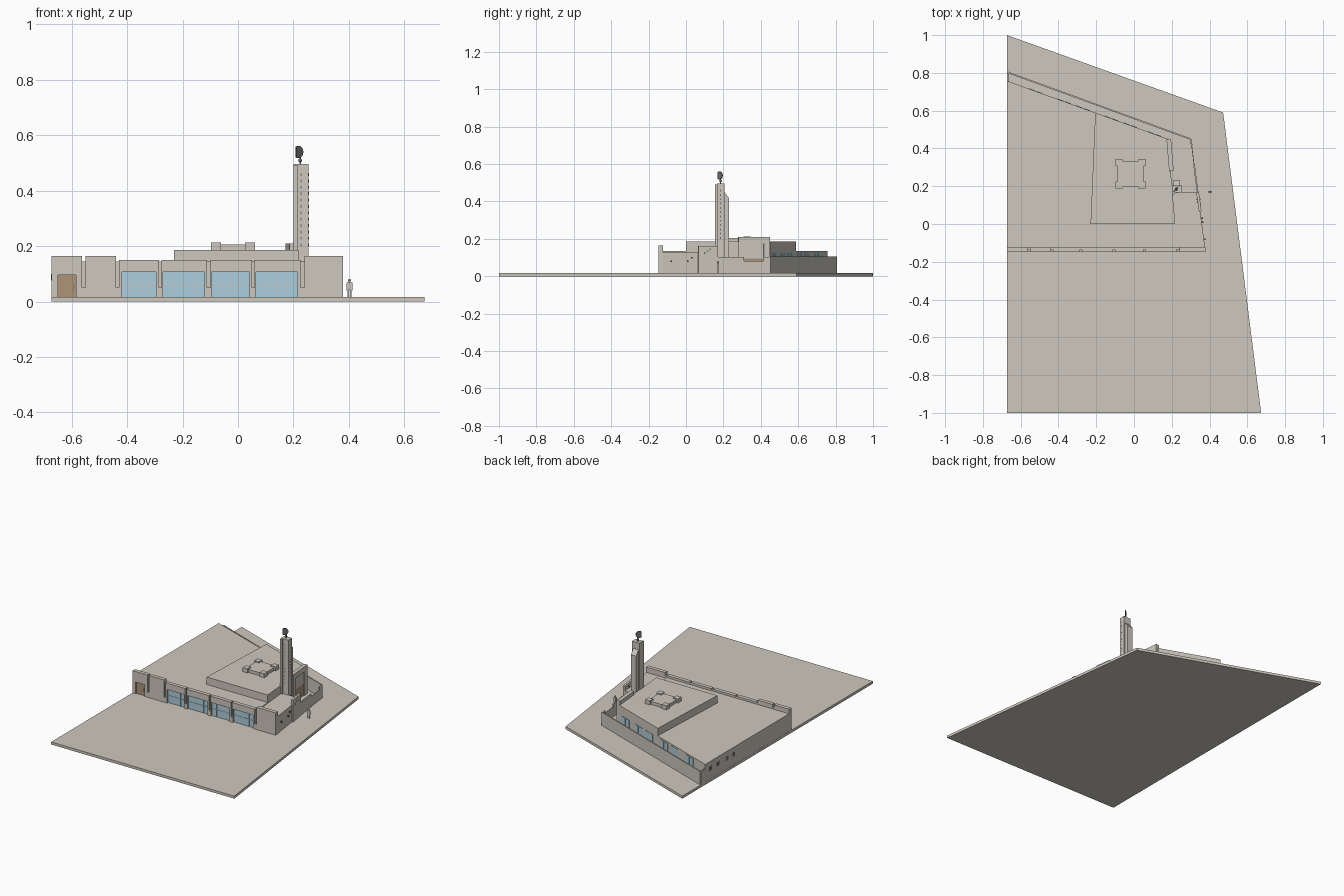
import bpy, bmesh, math
from mathutils import Vector

if "Cube" in bpy.data.objects:
    bpy.data.objects.remove(bpy.data.objects["Cube"])


def material(name, rgb):
    m = bpy.data.materials.new(name)
    m.diffuse_color = (*rgb, 1)
    m.use_nodes = True
    m.node_tree.nodes["Principled BSDF"].inputs["Base Color"].default_value = m.diffuse_color
    return m


STONE = material("stone", (0.62, 0.58, 0.51))
GLASS = material("glass", (0.40, 0.62, 0.74))
WOOD = material("wood", (0.42, 0.30, 0.19))
DARK = material("dark", (0.16, 0.16, 0.15))
G = 0.017  # top of the paved slab


def prism(name, pts, z0, z1, mat=STONE):
    """Vertical extrusion of a plan outline."""
    bm = bmesh.new()
    f = bm.faces.new([bm.verts.new((x, y, z0)) for x, y in pts])
    top = bmesh.ops.extrude_face_region(bm, geom=[f])
    bmesh.ops.translate(bm, vec=(0, 0, z1 - z0),
                        verts=[v for v in top["geom"] if isinstance(v, bmesh.types.BMVert)])
    bmesh.ops.recalc_face_normals(bm, faces=bm.faces)
    me = bpy.data.meshes.new(name)
    bm.to_mesh(me)
    bm.free()
    ob = bpy.data.objects.new(name, me)
    me.materials.append(mat)
    bpy.context.collection.objects.link(ob)
    return ob


def box(name, x0, x1, y0, y1, z0, z1, mat=STONE):
    return prism(name, [(x0, y0), (x1, y0), (x1, y1), (x0, y1)], z0, z1, mat)


def wall(name, p, q, t, z0, z1, mat=STONE):
    """Straight wall centred on the plan line p-q."""
    p, q = Vector(p), Vector(q)
    d = (q - p).normalized()
    n = Vector((-d.y, d.x)) * t / 2
    return prism(name, [p - n, q - n, q + n, p + n], z0, z1, mat)


def right_x(y):
    return 0.377 - (y + 0.13) * 0.135


def hall_x(y):
    return 0.218 - y * 0.085


def back_y(x):
    return 0.757 - 0.361 * (x + 0.67)


# Paved plot
prism("ground_slab", [(-0.673, -1), (0.673, -1), (0.472, 0.59), (-0.673, 1)], 0, G)

# Main body, raised hall and side room
prism("main_body", [(-0.672, -0.128), (hall_x(-0.128), -0.128), (hall_x(0.45), 0.45),
                    (-0.672, back_y(-0.672))], 0.005, 0.135)
prism("raised_hall", [(-0.23, 0), (hall_x(0), 0), (hall_x(0.45), 0.45),
                      (-0.205, back_y(-0.205))], 0.13, 0.185)
prism("side_room", [(0.2, -0.128), (right_x(-0.128), -0.128), (right_x(0.17), 0.17),
                    (0.19, 0.17)], 0.005, 0.13)

# Roof lantern with square corner blocks
box("roof_lantern", -0.088, 0.05, 0.197, 0.333, 0.18, 0.205)
for cx in (-0.08, 0.043):
    for cy in (0.206, 0.326):
        box("lantern_corner", cx - 0.018, cx + 0.018, cy - 0.018, cy + 0.018, 0.18, 0.212)

# Front facade: tall end panels
F0, F1 = -0.147, -0.122
box("door_head", -0.673, -0.562, F0, F1, 0.095, 0.165)
box("door_jamb", -0.673, -0.65, F0, F1, G, 0.095)
box("door_jamb", -0.585, -0.562, F0, F1, G, 0.095)
box("front_door", -0.65, -0.585, -0.139, F1, G, 0.095, WOOD)
box("door_handle", -0.594, -0.59, -0.143, F1, 0.045, 0.06, DARK)
box("tall_panel", -0.55, -0.44, F0, F1, G, 0.165)
box("corner_panel", 0.24, 0.379, F0, F1, G, 0.165)

# Front facade: four glazed bays
for x0, x1, w0, w1 in ((-0.43, -0.285, -0.418, -0.295), (-0.275, -0.112, -0.27, -0.12),
                       (-0.10, 0.05, -0.095, 0.041), (0.06, 0.226, 0.065, 0.215)):
    box("bay_lintel", x0, x1, F0, F1, 0.107, 0.149)
    box("bay_jamb", x0, w0, F0, F1, G, 0.107)
    box("bay_jamb", w1, x1, F0, F1, G, 0.107)
    box("bay_glass", w0, w1, -0.136, F1, G, 0.107, GLASS)
    for i in (1, 2, 3):
        x = w0 + (w1 - w0) * i / 4
        box("mullion", x - 0.001, x + 0.001, -0.138, -0.13, G, 0.107, STONE)
    box("transom", w0, w1, -0.138, -0.13, 0.064, 0.066, STONE)
for a, b in ((-0.562, -0.55), (-0.44, -0.43), (-0.285, -0.275), (-0.112, -0.10),
             (0.05, 0.06), (0.226, 0.24)):
    box("facade_reveal", a, b, -0.136, F1, G, 0.145)
    box("reveal_base", a, b, F0, F1, G, 0.05)

# Right side panels and their small windows
wall("side_panel", (right_x(0.065), 0.065), (right_x(0.17), 0.17), 0.014, G, 0.163)
for y, z in ((-0.08, 0.075), (0.01, 0.075), (0.03, 0.095), (0.1, 0.12), (0.115, 0.13), (0.13, 0.14)):
    x = right_x(y)
    box("side_window", x - 0.01, x + 0.009, y - 0.004, y + 0.004, z, z + 0.009, DARK)

# Boundary wall around the court, with gate
B, C, D = (right_x(0.17), 0.17), (0.301, 0.449), (-0.669, 0.803)
edge = lambda y: (B[0] + (C[0] - B[0]) * (y - B[1]) / (C[1] - B[1]), y)
wall("court_wall", B, edge(0.31), 0.008, G, 0.102)
wall("court_wall", edge(0.415), C, 0.008, G, 0.102)
wall("court_gate", edge(0.31), edge(0.415), 0.004, G, 0.082)
wall("back_wall", C, D, 0.008, 0.005, 0.105)
box("back_wall_end", -0.673, -0.665, 0.75, 0.803, 0.005, 0.105)

# Entrance portal facing the court
def portal(name, y0, y1, z0, z1, t, mat=STONE):
    wall(name, (hall_x(y0) + 0.004, y0), (hall_x(y1) + 0.004, y1), t, z0, z1, mat)

portal("portal_side", 0.28, 0.31, G, 0.21, 0.024)
portal("portal_side", 0.415, 0.447, G, 0.21, 0.024)
portal("portal_head", 0.31, 0.415, 0.175, 0.21, 0.024)
portal("portal_infill", 0.31, 0.415, 0.095, 0.175, 0.012)
portal("portal_door", 0.31, 0.415, G, 0.095, 0.012, WOOD)

# Windows along the back and left walls
for x in (0.11, -0.02, -0.12, -0.27, -0.37, -0.52):
    for s in (-0.02, 0.02):
        a, b = x + s - 0.016, x + s + 0.016
        wall("back_window", (a, back_y(a)), (b, back_y(b)), 0.005, 0.06, 0.125, GLASS)
for y in (0.70, 0.62, 0.53, 0.46):
    box("left_window", -0.6735, -0.66, y - 0.012, y + 0.012, 0.075, 0.1, DARK)

# Minaret: tall front shaft, lower rear shaft with sloped cap
box("minaret_shaft", 0.2, 0.254, 0.166, 0.205, G, 0.495)
rear = box("minaret_rear", 0.206, 0.244, 0.205, 0.23, G, 0.45)
for v in rear.data.vertices:
    if v.co.z > 0.4 and v.co.y > 0.22:
        v.co.z = 0.418
box("minaret_fin", 0.2, 0.215, 0.156, 0.168, G, 0.492)
for i in range(12):
    z = 0.2 + i * 0.023
    box("minaret_slit", 0.225, 0.229, 0.1645, 0.17, z, z + 0.01, DARK)
    box("minaret_slit", 0.25, 0.2553, 0.213 - 0.03, 0.187, z, z + 0.01, DARK)

# Finial: pole, bead and crescent
FX, FY = 0.224, 0.185
box("finial_pole", FX - 0.003, FX + 0.003, FY - 0.003, FY + 0.003, 0.494, 0.522, DARK)
bpy.ops.mesh.primitive_uv_sphere_add(segments=12, ring_count=8, radius=0.007, location=(FX, FY, 0.509))
bead = bpy.context.object
bead.name = "finial_bead"
bead.data.materials.append(DARK)
bpy.ops.object.shade_smooth_by_angle()
outer = [(0.022 * math.cos(t), 0.022 * math.sin(t))
         for t in (math.radians(-125 + 250 * i / 16) for i in range(17))]
tip = outer[-1]
inner = [(x - 0.010 * math.sin(math.pi * i / 16), y * (1 - 0.12 * math.sin(math.pi * i / 16)))
         for i, (x, y) in enumerate(outer)][1:-1]
moon = prism("crescent", outer + inner[::-1], -0.003, 0.003, DARK)
moon.rotation_euler = (math.pi / 2, 0, math.radians(45))
moon.location = (FX - 0.006, FY - 0.006, 0.539)

# Standing figure beside the gate
PX, PY = 0.402, 0.17
for s in (-1, 1):
    box("figure_leg", PX + s * 0.004 - 0.003, PX + s * 0.004 + 0.003, PY - 0.003, PY + 0.003, G, 0.045)
    box("figure_arm", PX + s * 0.009 - 0.002, PX + s * 0.009 + 0.002, PY - 0.002, PY + 0.002, 0.04, 0.068)
box("figure_torso", PX - 0.007, PX + 0.007, PY - 0.004, PY + 0.004, 0.043, 0.07)
bpy.ops.mesh.primitive_uv_sphere_add(segments=10, ring_count=6, radius=0.0055, location=(PX, PY, 0.076))
bpy.context.object.name = "figure_head"
bpy.ops.object.shade_smooth_by_angle()
